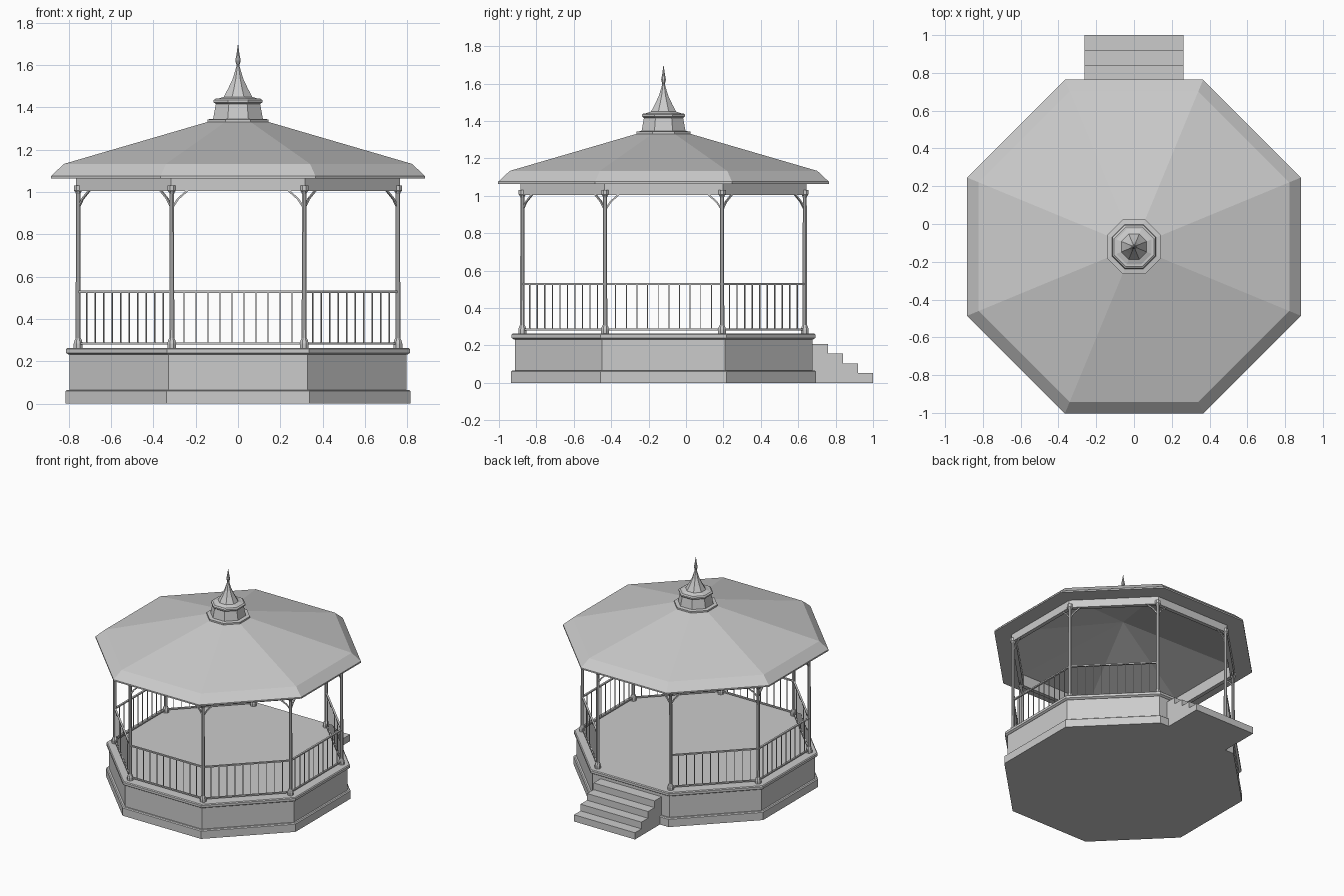
import bpy, bmesh, math
from mathutils import Matrix, Vector

if "Cube" in bpy.data.objects:
    bpy.data.objects.remove(bpy.data.objects["Cube"])

CENTRE = Vector((0, -0.12, 0))
TAN = math.tan(math.pi / 8)

stone = bpy.data.materials.new("light_grey")
stone.use_nodes = True
GREY = (0.6, 0.6, 0.6, 1)
stone.diffuse_color = GREY
stone.node_tree.nodes["Principled BSDF"].inputs["Base Color"].default_value = GREY


def finish(name, bm):
    bmesh.ops.recalc_face_normals(bm, faces=bm.faces)
    mesh = bpy.data.meshes.new(name)
    bm.to_mesh(mesh)
    bm.free()
    mesh.materials.append(stone)
    obj = bpy.data.objects.new(name, mesh)
    bpy.context.collection.objects.link(obj)
    return obj


def add_lathe(bm, profile, at=CENTRE, closed=False):
    """Eight-sided turned solid; profile holds (apothem, height) pairs."""
    rings = []
    for a, z in profile:
        r = a / math.cos(math.pi / 8)
        angles = [math.pi / 8 + k * math.pi / 4 for k in range(8)]
        rings.append([bm.verts.new(at + Vector((r * math.cos(t), r * math.sin(t), z)))
                      for t in angles])
    pairs = list(zip(rings, rings[1:]))
    if closed:
        pairs.append((rings[-1], rings[0]))
    else:
        bm.faces.new(rings[0])
        bm.faces.new(rings[-1])
    for low, high in pairs:
        for k in range(8):
            n = (k + 1) % 8
            bm.faces.new((low[k], low[n], high[n], high[k]))


def lathe(name, profile, closed=False):
    bm = bmesh.new()
    add_lathe(bm, profile, closed=closed)
    return finish(name, bm)


def add_bar(bm, p, q, width, depth):
    """Square bar running from p to q."""
    p, q = Vector(p), Vector(q)
    d = q - p
    if abs(d.z) > 0.99 * d.length:
        turn = Matrix.Identity(4)
    else:
        side = d.cross(Vector((0, 0, 1))).normalized()
        up = side.cross(d).normalized()
        turn = Matrix((side, up, d.normalized())).transposed().to_4x4()
    m = Matrix.Translation((p + q) / 2) @ turn @ Matrix.Diagonal((width, depth, d.length, 1))
    bmesh.ops.create_cube(bm, size=1, matrix=m)


def place_side(bm, k):
    """Turn a part built on the front side to side k of the octagon."""
    m = Matrix.Translation(CENTRE) @ Matrix.Rotation(k * math.pi / 4, 4, 'Z')
    bmesh.ops.transform(bm, matrix=m, verts=bm.verts)


# Platform
lathe("plinth", [(0.815, 0), (0.815, 0.06), (0.808, 0.066)])
lathe("platform_wall", [(0.795, 0.06), (0.795, 0.24)])
lathe("platform_floor", [(0.8, 0.232), (0.812, 0.24), (0.812, 0.258), (0.806, 0.264)])

# Steps at the back, cut as one stair profile
bm = bmesh.new()
outline = [(0.6, 0)]
for i in range(4):
    y = 1 - 0.08 * i
    outline += [(y, 0.052 * i), (y, 0.052 * (i + 1))]
outline.append((0.6, 0.208))
face = bm.faces.new([bm.verts.new((-0.262, y, z)) for y, z in outline])
extruded = bmesh.ops.extrude_face_region(bm, geom=[face])
new_verts = [v for v in extruded["geom"] if isinstance(v, bmesh.types.BMVert)]
bmesh.ops.translate(bm, vec=(0.524, 0, 0), verts=new_verts)
finish("back_steps", bm)

# Posts with turned base and capital
POST = 0.755
post_profile = [(0.021, 0.26), (0.021, 0.285), (0.017, 0.3), (0.012, 0.31),
                (0.0105, 0.99), (0.014, 1.0), (0.02, 1.008), (0.02, 1.032)]
for k in range(8):
    t = math.pi / 8 + k * math.pi / 4
    r = POST / math.cos(math.pi / 8)
    bm = bmesh.new()
    add_lathe(bm, post_profile, CENTRE + Vector((r * math.cos(t), r * math.sin(t), 0)))
    finish(f"post_{k + 1}", bm)

# Ring beam above the posts
lathe("ring_beam", [(0.765, 1.005), (0.765, 1.075), (0.735, 1.075), (0.735, 1.005)], closed=True)

# Corner braces on every side, railings on all sides but the back
half = POST * TAN
for k in range(8):
    bm = bmesh.new()
    for s in (-1, 1):
        low = (s * (half - 0.008), -POST, 0.935)
        mid = (s * (half - 0.03), -POST, 0.968)
        top = (s * (half - 0.075), -POST, 1.008)
        add_bar(bm, low, mid, 0.009, 0.009)
        add_bar(bm, mid, top, 0.009, 0.009)
    place_side(bm, k)
    finish(f"braces_{k + 1}", bm)
    if k == 4:
        continue
    bm = bmesh.new()
    for z, w in ((0.529, 0.014), (0.285, 0.012)):
        add_bar(bm, (-half, -POST, z), (half, -POST, z), w, 0.01)
    for i in range(1, 11):
        x = -half + 2 * half * i / 11
        add_bar(bm, (x, -POST, 0.285), (x, -POST, 0.528), 0.005, 0.005)
    place_side(bm, k)
    finish(f"railing_{k + 1}", bm)

# Hollow roof with a bevelled eave and flat soffit
lathe("roof", [(0.74, 1.064), (0.884, 1.064), (0.884, 1.075), (0.822, 1.133),
               (0.13, 1.335), (0.001, 1.335), (0.001, 1.31), (0.74, 1.095)], closed=True)

# Lantern, cornice, spire and finial
lathe("lantern_base", [(0.144, 1.33), (0.144, 1.343), (0.12, 1.346)])
lathe("lantern", [(0.118, 1.343), (0.104, 1.42)])
lathe("lantern_cornice", [(0.104, 1.415), (0.115, 1.424), (0.115, 1.434), (0.105, 1.441)])
lathe("spire", [(0.105, 1.437), (0.067, 1.45), (0.046, 1.49), (0.025, 1.535),
                (0.01, 1.585), (0.006, 1.6)])
lathe("finial", [(0.006, 1.595), (0.013, 1.622), (0.008, 1.645), (0.001, 1.695)])
